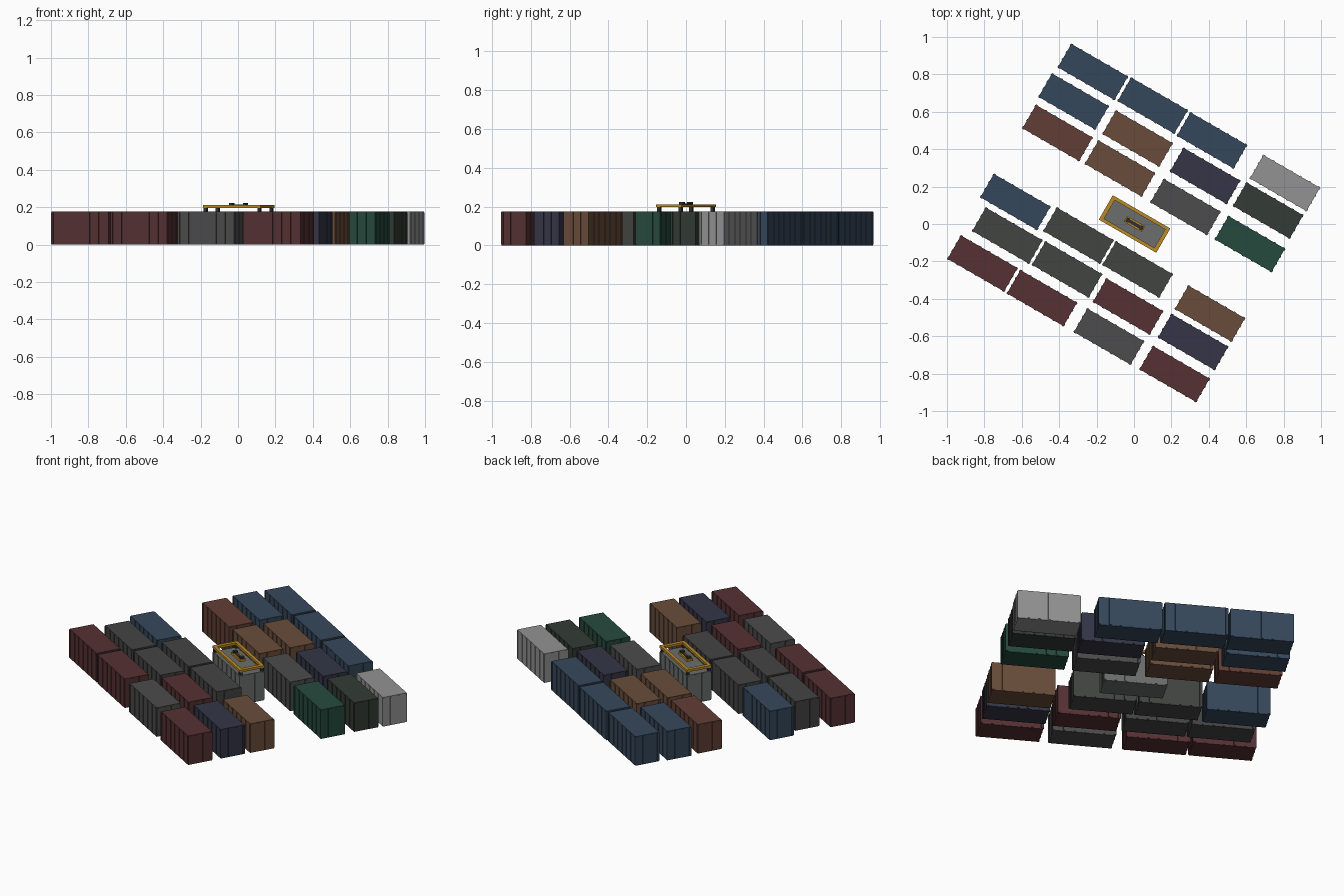
import bpy, bmesh, math
from mathutils import Matrix, Vector

if "Cube" in bpy.data.objects:
    bpy.data.objects.remove(bpy.data.objects["Cube"])

L, W, H = 0.355, 0.150, 0.176      # container length, width, height
RIB = 0.003                        # rib depth
TURN = math.radians(-30)           # whole yard is turned

COLOURS = {
    "blue": (0.036, 0.064, 0.105), "red": (0.092, 0.031, 0.033),
    "rust": (0.120, 0.048, 0.035), "brown": (0.140, 0.073, 0.042),
    "navy": (0.035, 0.036, 0.062), "moss": (0.033, 0.043, 0.036),
    "green": (0.019, 0.068, 0.049), "grey": (0.072, 0.072, 0.072),
    "slate": (0.055, 0.058, 0.055), "silver": (0.29, 0.29, 0.29),
    "steel": (0.15, 0.155, 0.155), "yellow": (0.50, 0.26, 0.02),
    "black": (0.03, 0.03, 0.03),
}
mats = {}
for n, c in COLOURS.items():
    mats[n] = bpy.data.materials.new(n)
    mats[n].diffuse_color = (*c, 1)


def box(bm, size, loc):
    bmesh.ops.create_cube(bm, size=1, matrix=Matrix.Translation(loc) @ Matrix.Diagonal((*size, 1)))


def finish(bm, name, colour, loc=(0, 0, 0)):
    me = bpy.data.meshes.new(name)
    bm.to_mesh(me)
    bm.free()
    me.materials.append(mats[colour])
    ob = bpy.data.objects.new(name, me)
    bpy.context.collection.objects.link(ob)
    ob.location = loc
    ob.rotation_euler.z = TURN
    return ob


def container(name, colour, x, y):
    bm = bmesh.new()
    l, w = L - 2 * RIB, W - 2 * RIB
    box(bm, (l, w, H), (0, 0, H / 2))
    # vertical ribs on the long sides
    for i in range(7):
        px = (i / 6 - 0.5) * (l - 0.012)
        for s in (-1, 1):
            box(bm, (0.012, 2 * RIB, H - 0.008), (px, s * w / 2, H / 2))
    # vertical ribs on the ends
    for i in range(4):
        py = (i / 3 - 0.5) * (w - 0.012)
        for s in (-1, 1):
            box(bm, (2 * RIB, 0.012, H - 0.008), (s * l / 2, py, H / 2))
    finish(bm, name, colour, (x, y, 0))


# container centres, grouped by colour
YARD = {
    "blue": [(-.22, .813), (.10, .633), (.417, .447), (-.323, .655), (-.634, .118)],
    "silver": [(.807, .219)],
    "rust": [(-.409, .487)],
    "brown": [(.019, .457), (-.075, .297), (.406, -.479)],
    "navy": [(.38, .257), (.316, -.631)],
    "moss": [(.717, .072)],
    "grey": [(.275, .091), (-.134, -.602)],
    "green": [(.62, -.107)],
    "slate": [(-.677, -.062), (-.297, -.062), (-.358, -.243), (.019, -.243)],
    "red": [(-.81, -.211), (-.492, -.396), (-.032, -.441), (.217, -.802)],
    "steel": [(.003, 0)],
}
for colour, spots in YARD.items():
    for i, (x, y) in enumerate(spots):
        container(f"{colour}_container_{i + 1}", colour, x, y)

# lifting spreader over the middle container
C = (.003, 0, 0)
bm = bmesh.new()
for s in (-1, 1):
    box(bm, (L, 0.018, 0.014), (0, s * (W / 2 - 0.009), 0.204))
    box(bm, (0.022, W - 0.036, 0.014), (s * (L / 2 - 0.011), 0, 0.204))
finish(bm, "spreader_frame", "yellow", C)

bm = bmesh.new()
box(bm, (0.112, 0.036, 0.014), (0, 0, 0.205))
finish(bm, "spreader_head_block", "yellow", C)

bm = bmesh.new()
box(bm, (0.070, 0.018, 0.004), (0, 0, 0.213))
for s in (-1, 1):
    box(bm, (0.018, 0.024, 0.012), (s * 0.042, 0, 0.217))
finish(bm, "spreader_lifting_lugs", "black", C)

# corner locks between frame and container
bm = bmesh.new()
for sx in (-1, 1):
    for sy in (-1, 1):
        box(bm, (0.016, 0.016, 0.024), (sx * (L / 2 - 0.012), sy * (W / 2 - 0.011), 0.187))
finish(bm, "spreader_corner_locks", "black", C)

for m in bpy.data.materials:
    if m.users and not m.is_grease_pencil:
        m.use_nodes = True
        m.node_tree.nodes["Principled BSDF"].inputs["Base Color"].default_value = m.diffuse_color
